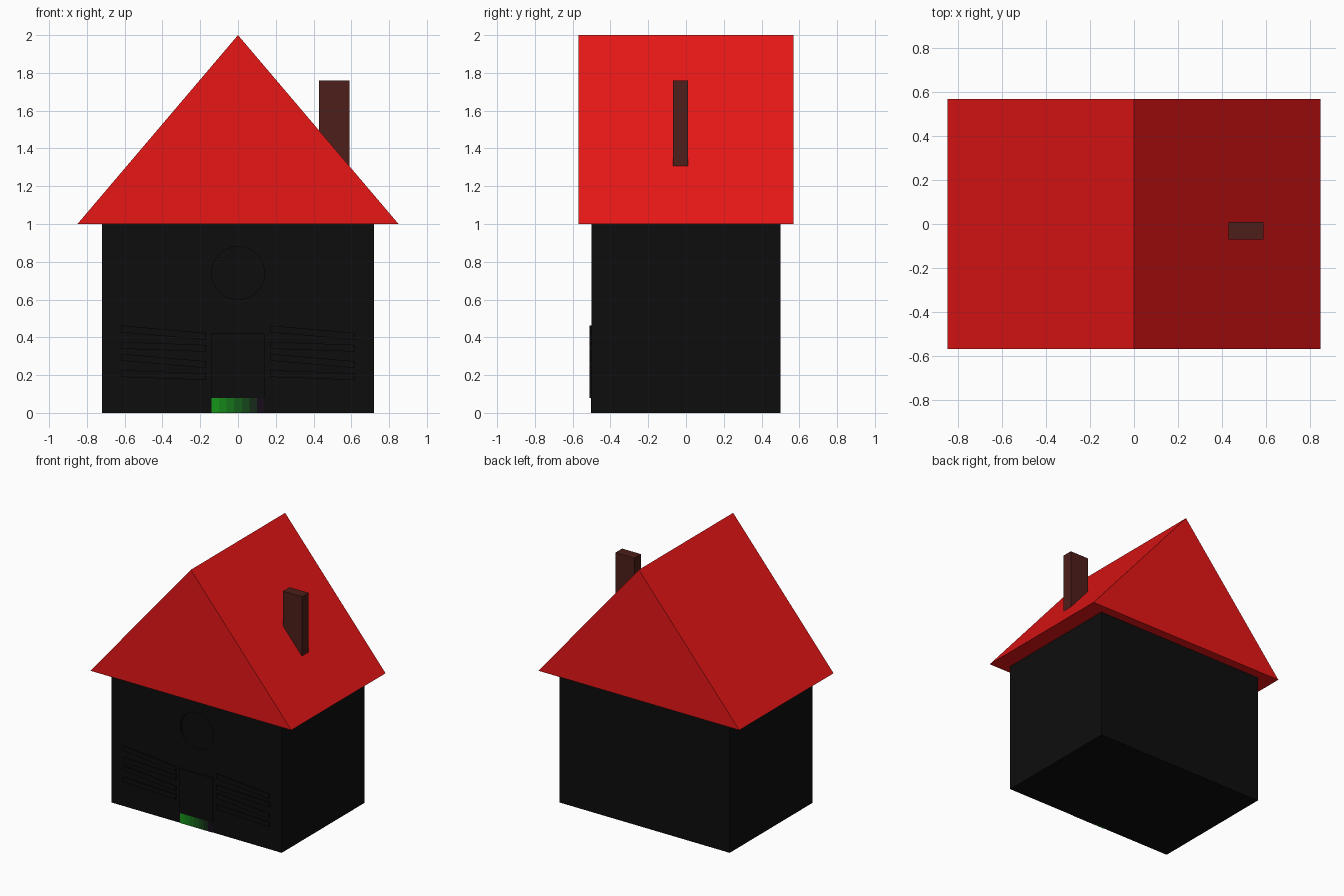
import bpy, bmesh
from math import pi, radians

if "Cube" in bpy.data.objects:
    bpy.data.objects.remove(bpy.data.objects["Cube"])


def material(name, rgb):
    m = bpy.data.materials.new(name)
    m.diffuse_color = (*rgb, 1)
    m.use_nodes = True
    m.node_tree.nodes["Principled BSDF"].inputs["Base Color"].default_value = m.diffuse_color
    return m


BLACK = material("black", (0.004, 0.004, 0.004))
RED = material("red", (0.8, 0.008, 0.008))
BROWN = material("brown", (0.075, 0.013, 0.01))


def box(name, x, y, z, mat, tilt=0):
    bpy.ops.mesh.primitive_cube_add(
        size=1, location=(sum(x) / 2, sum(y) / 2, sum(z) / 2), rotation=(0, tilt, 0))
    o = bpy.context.object
    o.name = name
    o.scale = (x[1] - x[0], y[1] - y[0], z[1] - z[0])
    o.data.materials.append(mat)
    return o


# Walls with a shallow round attic window
walls = box("walls", (-0.72, 0.72), (-0.5, 0.5), (0, 1), BLACK)
bpy.ops.mesh.primitive_cylinder_add(vertices=32, radius=0.14, depth=0.04,
                                    location=(0, -0.5, 0.74), rotation=(pi / 2, 0, 0))
cutter = bpy.context.object
cutter.name = "round_window_cutter"
cutter.data.materials.append(BLACK)
cutter.hide_render = True
cutter.hide_set(True)
cut = walls.modifiers.new("round_window", 'BOOLEAN')
cut.operation = 'DIFFERENCE'
cut.object = cutter

# Gable roof: triangular profile extruded along y
bm = bmesh.new()
gable = bm.faces.new([bm.verts.new(p) for p in
                      ((-0.85, -0.57, 1), (0.85, -0.57, 1), (0, -0.57, 2))])
ext = bmesh.ops.extrude_face_region(bm, geom=[gable], use_keep_orig=True)
bmesh.ops.translate(bm, vec=(0, 1.14, 0),
                    verts=[v for v in ext["geom"] if isinstance(v, bmesh.types.BMVert)])
bmesh.ops.recalc_face_normals(bm, faces=bm.faces)
mesh = bpy.data.meshes.new("roof")
bm.to_mesh(mesh)
bm.free()
mesh.materials.append(RED)
bpy.context.collection.objects.link(bpy.data.objects.new("roof", mesh))

# Chimney, running down into the roof
box("chimney", (0.43, 0.59), (-0.07, 0.01), (1.25, 1.76), BROWN)

# Door and the green doorstep panel that fades to black
box("door", (-0.14, 0.14), (-0.51, -0.49), (0.08, 0.42), BLACK)
STEPS = 7
for i in range(STEPS):
    g = 0.3 * (1 - i / (STEPS - 1)) ** 1.5
    x0 = -0.14 + 0.04 * i
    box(f"doorstep_{i + 1}", (x0, x0 + 0.04), (-0.503, -0.49), (0, 0.08),
        material(f"green_{i + 1}", (0.008, g + 0.004, 0.01)))

# Thin uneven window slats either side of the door
for side, label in ((-1, "left"), (1, "right")):
    for i in range(4):
        z = 0.2 + 0.075 * i
        xs = sorted((side * 0.17, side * 0.62))
        box(f"{label}_window_slat_{i + 1}", xs, (-0.51, -0.49), (z - 0.018, z + 0.018),
            BLACK, radians(5 if i % 2 else 2))
